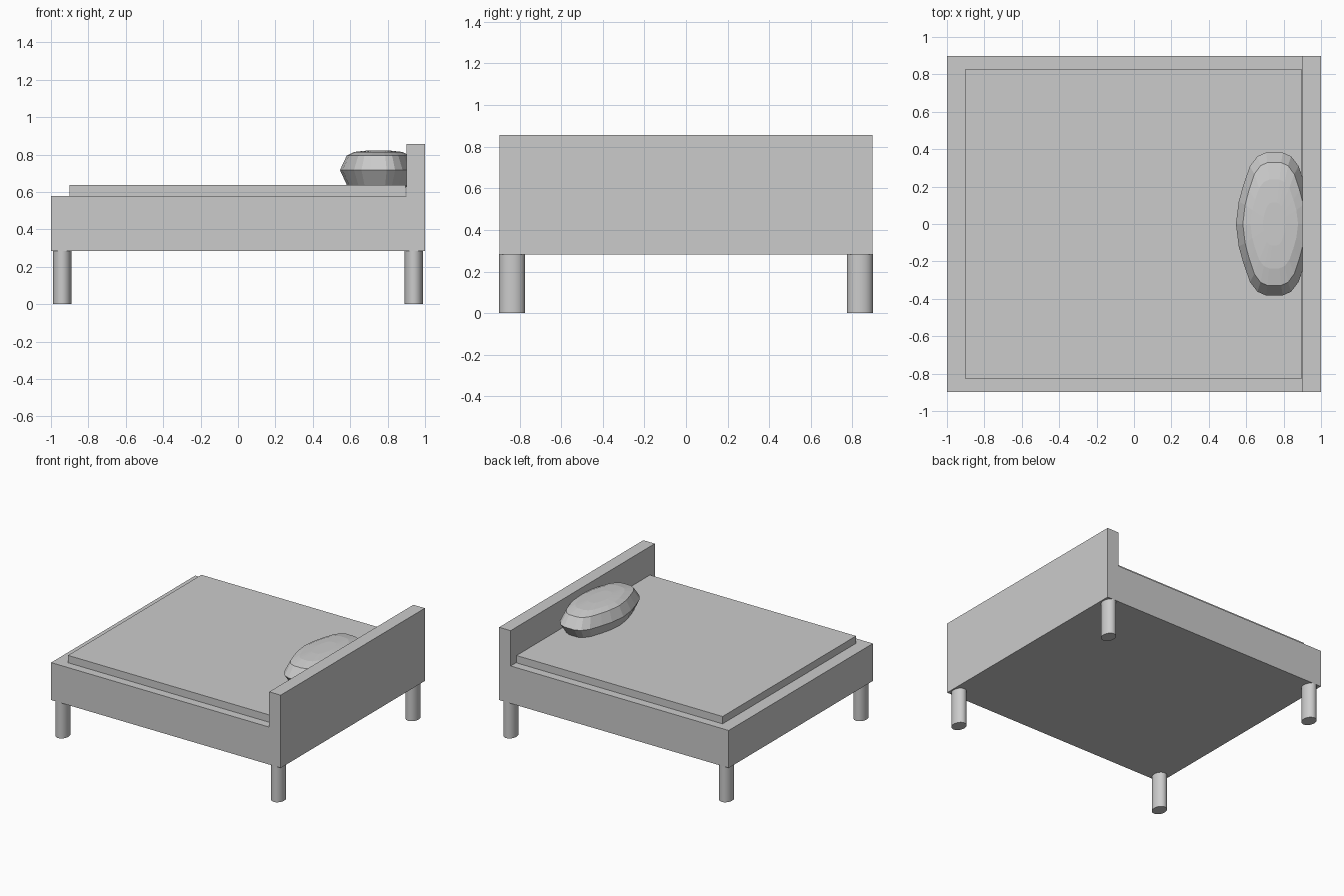
import bpy, bmesh
from math import copysign

if "Cube" in bpy.data.objects:
    bpy.data.objects.remove(bpy.data.objects["Cube"])


def box(name, x0, x1, y, z0, z1):
    """Box spanning x0..x1, -y..y, z0..z1."""
    bpy.ops.mesh.primitive_cube_add(size=1, location=((x0 + x1) / 2, 0, (z0 + z1) / 2))
    ob = bpy.context.object
    ob.name = name
    ob.scale = (x1 - x0, 2 * y, z1 - z0)
    return ob


# Frame, mattress and headboard
box("bed_frame", -1, 1, 0.897, 0.283, 0.578)
box("mattress", -0.9, 0.895, 0.83, 0.57, 0.636)
box("headboard", 0.9, 1, 0.897, 0.56, 0.856)

# Four slightly oval legs
for sx, end in ((-1, "foot"), (1, "head")):
    for sy, side in ((-1, "front"), (1, "back")):
        bpy.ops.mesh.primitive_cylinder_add(vertices=24, radius=1, depth=0.284,
                                            location=(sx * 0.94, sy * 0.836, 0.142))
        leg = bpy.context.object
        leg.name = f"{end}_{side}_leg"
        leg.scale = (0.049, 0.062, 1)
        bpy.ops.object.shade_smooth_by_angle()

# Pillow: stacked faceted rings; quarter outline mirrored into a full loop
quarter = [(0.205, 0.0), (0.19, 0.12), (0.165, 0.21), (0.13, 0.31), (0.09, 0.362), (0.045, 0.382)]
outline = (quarter
           + [(-x, y) for x, y in reversed(quarter)]
           + [(-x, -y) for x, y in quarter[1:]]
           + [(x, -y) for x, y in reversed(quarter[1:])])
# (scale x, scale y, z)
rings = [(0.70, 0.75, 0.622), (0.82, 0.86, 0.637), (1, 1, 0.717),
         (0.82, 0.86, 0.795), (0.62, 0.62, 0.814), (0.3, 0.3, 0.821)]
bm = bmesh.new()
loops = [[bm.verts.new((0.75 + x * kx, y * ky, z)) for x, y in outline] for kx, ky, z in rings]
n = len(outline)
for a, b in zip(loops, loops[1:]):
    for i in range(n):
        j = (i + 1) % n
        bm.faces.new((a[i], a[j], b[j], b[i]))
bm.faces.new(loops[0][::-1])
bm.faces.new(loops[-1])
bmesh.ops.recalc_face_normals(bm, faces=bm.faces[:])
mesh = bpy.data.meshes.new("pillow")
bm.to_mesh(mesh)
bm.free()
bpy.context.collection.objects.link(bpy.data.objects.new("pillow", mesh))
